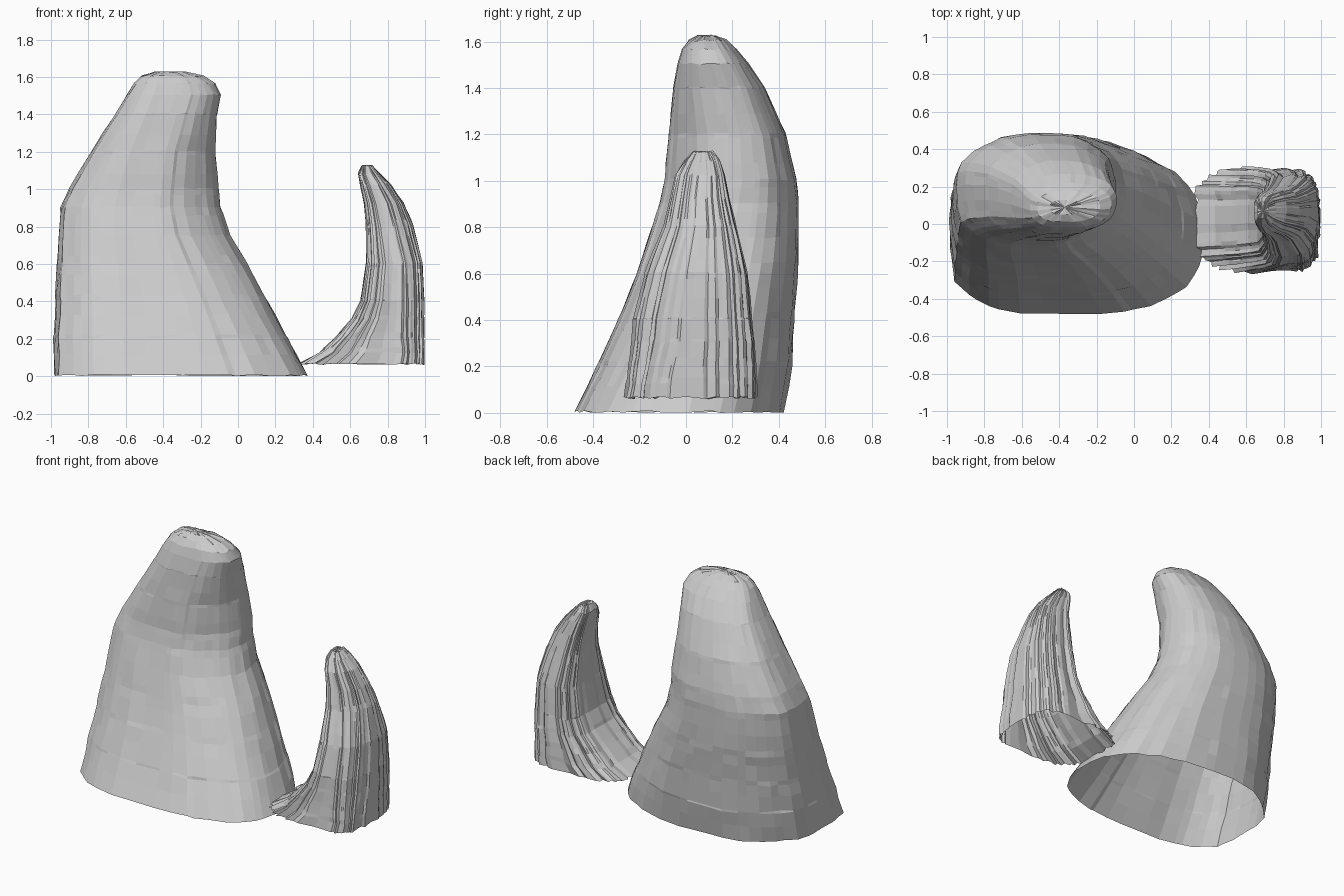
import bpy, bmesh, math, random


def lerp_level(levels, z):
    # Cross-section values at height z
    for a, b in zip(levels, levels[1:]):
        if z <= b[0]:
            t = (z - a[0]) / (b[0] - a[0])
            return [p + (q - p) * t for p, q in zip(a, b)]
    return list(levels[-1])


def super_point(theta, lv, exps):
    # Point on a section made from four superellipse quadrants
    z, xl, xr, yf, yb, cx, cy, fr = lv
    c, s = math.cos(theta), math.sin(theta)
    if s < 0:
        n = fr if c > 0 else exps[0]
    else:
        n = exps[1] if c > 0 else exps[2]
    u = math.copysign(abs(c) ** (2 / n), c)
    v = math.copysign(abs(s) ** (2 / n), s)
    x = cx + u * ((xr - cx) if u > 0 else (cx - xl))
    y = cy + v * ((yb - cy) if v > 0 else (cy - yf))
    return x, y


def build_horn(name, levels, exps, segs, rows, groove, rough, seed):
    rng = random.Random(seed)
    z0, z1 = levels[0][0], levels[-1][0]
    zs = sorted({round(l[0], 3) for l in levels} |
                {round(z0 + (levels[-4][0] - z0) * i / rows, 3) for i in range(rows)})
    # Vertical flutes: one inset and one angular shift per column
    inset = [1 - groove * rng.random() for _ in range(segs)]
    shift = [rng.uniform(-0.3, 0.3) for _ in range(segs)]
    bm = bmesh.new()
    rings = []
    for z in zs:
        lv = lerp_level(levels, z)
        ring = []
        for i in range(segs):
            th = 2 * math.pi * (i + shift[i]) / segs
            x, y = super_point(th, lv, exps)
            k = inset[i] + rng.uniform(-rough, rough)
            x, y = lv[5] + (x - lv[5]) * k, lv[6] + (y - lv[6]) * k
            dz = rng.uniform(0, 0.01)
            ring.append(bm.verts.new((x, y, z + dz)))
        rings.append(ring)
    for a, b in zip(rings, rings[1:]):
        for i in range(segs):
            j = (i + 1) % segs
            bm.faces.new((a[i], a[j], b[j], b[i]))
    # Closed tip, open base
    tip = bm.verts.new((levels[-1][5], levels[-1][6], z1 + 0.008))
    for i in range(segs):
        bm.faces.new((rings[-1][i], rings[-1][(i + 1) % segs], tip))
    me = bpy.data.meshes.new(name)
    bm.to_mesh(me)
    bm.free()
    ob = bpy.data.objects.new(name, me)
    bpy.context.collection.objects.link(ob)
    return ob


# Columns: z, left, right, front, back, centre x, centre y, front-right exponent
large = [
    (0.00, -1.00, 0.38, -0.49, 0.43, -0.35, -0.08, 2.6),
    (0.20, -1.00, 0.27, -0.39, 0.46, -0.36, -0.02, 2.4),
    (0.40, -0.99, 0.16, -0.30, 0.47, -0.38, 0.04, 2.2),
    (0.60, -0.98, 0.05, -0.22, 0.485, -0.42, 0.10, 2.0),
    (0.75, -0.97, -0.04, -0.17, 0.49, -0.45, 0.14, 1.8),
    (0.90, -0.96, -0.09, -0.12, 0.49, -0.46, 0.17, 1.7),
    (1.00, -0.91, -0.10, -0.10, 0.48, -0.45, 0.19, 1.7),
    (1.20, -0.79, -0.12, -0.08, 0.43, -0.43, 0.19, 1.9),
    (1.40, -0.66, -0.11, -0.06, 0.34, -0.38, 0.15, 2.3),
    (1.50, -0.60, -0.09, -0.04, 0.27, -0.35, 0.12, 2.4),
    (1.56, -0.56, -0.12, -0.02, 0.22, -0.35, 0.10, 2.4),
    (1.60, -0.52, -0.18, 0.01, 0.18, -0.36, 0.09, 2.4),
    (1.62, -0.45, -0.28, 0.05, 0.13, -0.37, 0.09, 2.4),
]
small = [
    (0.06, 0.31, 1.00, -0.27, 0.31, 0.78, 0.02, 4),
    (0.12, 0.42, 1.00, -0.26, 0.31, 0.80, 0.02, 4),
    (0.20, 0.51, 1.00, -0.25, 0.305, 0.80, 0.02, 3.5),
    (0.30, 0.60, 1.00, -0.24, 0.30, 0.82, 0.03, 3),
    (0.40, 0.65, 1.00, -0.23, 0.29, 0.83, 0.03, 2.8),
    (0.60, 0.68, 0.99, -0.18, 0.27, 0.84, 0.04, 2.5),
    (0.80, 0.68, 0.94, -0.10, 0.22, 0.80, 0.06, 2.3),
    (0.92, 0.67, 0.89, -0.07, 0.19, 0.77, 0.06, 2.3),
    (1.02, 0.65, 0.82, -0.05, 0.17, 0.73, 0.07, 2.3),
    (1.08, 0.64, 0.76, -0.01, 0.15, 0.70, 0.07, 2.3),
    (1.12, 0.66, 0.72, 0.03, 0.12, 0.69, 0.07, 2.3),
]

# Broad bent horn on the left, fluted narrow horn on the right
build_horn("large_rock_horn", large, (2.9, 2.4, 2.5), 44, 14, 0.03, 0.008, 4)
build_horn("small_fluted_horn", small, (4.0, 2.9, 4.0), 76, 10, 0.09, 0.01, 7)
